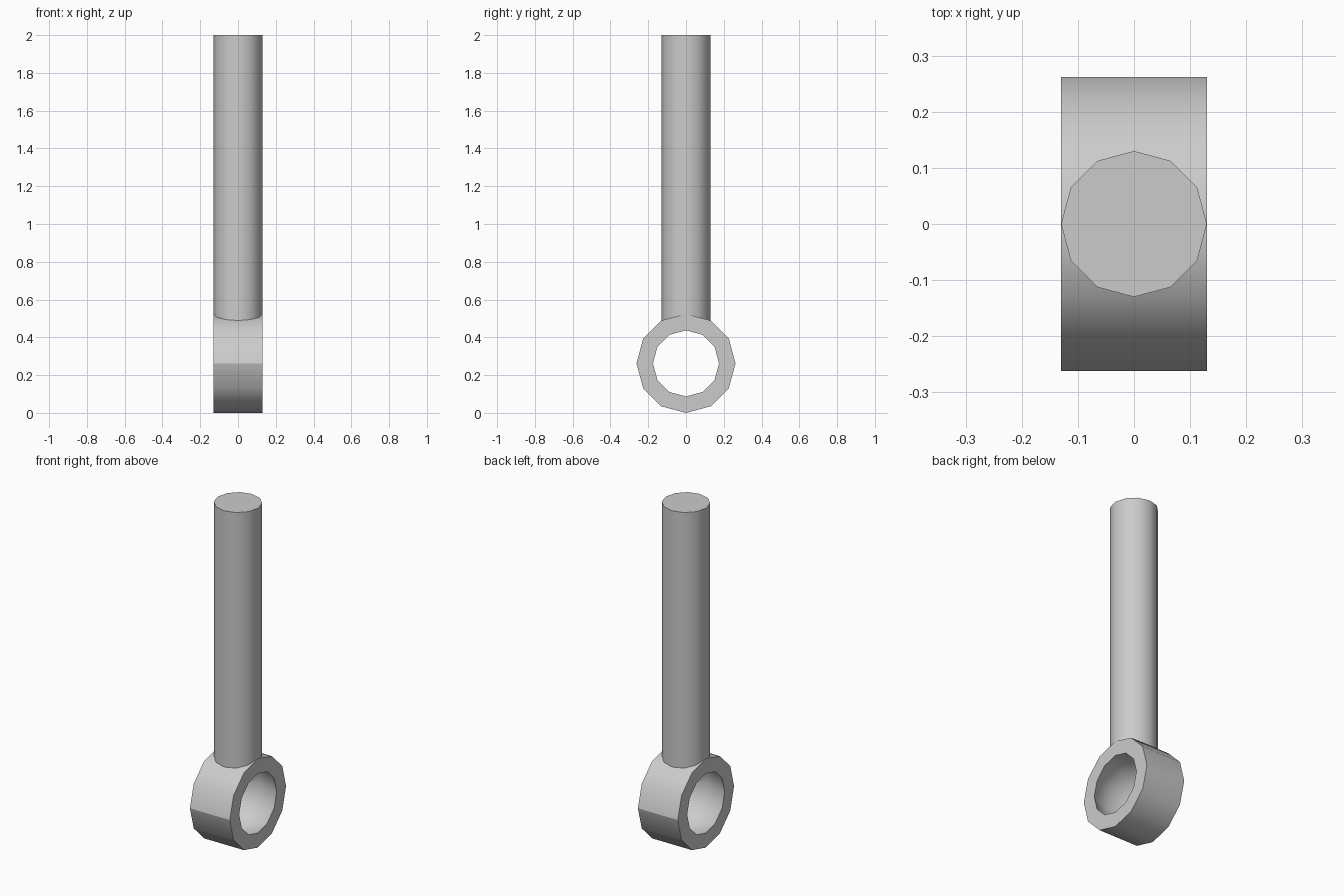
import bpy, bmesh
from math import sin, cos, pi, radians

if "Cube" in bpy.data.objects:
    bpy.data.objects.remove(bpy.data.objects["Cube"])

SIDES = 12
HALF_WIDTH = 0.13
RING_RADIUS = 0.262
SOCKET_RADIUS = 0.218
ROD_BOTTOM = 0.485

steel = bpy.data.materials.new("grey_steel")
steel.use_nodes = True
colour = (0.6, 0.6, 0.6, 1)
steel.diffuse_color = colour
steel.node_tree.nodes["Principled BSDF"].inputs["Base Color"].default_value = colour


def finish(name, bm):
    """Turn a bmesh into a smooth-shaded object with crisp rims."""
    bmesh.ops.recalc_face_normals(bm, faces=bm.faces)
    mesh = bpy.data.meshes.new(name)
    bm.to_mesh(mesh)
    bm.free()
    mesh.materials.append(steel)
    obj = bpy.data.objects.new(name, mesh)
    bpy.context.collection.objects.link(obj)
    bpy.ops.object.select_all(action="DESELECT")
    obj.select_set(True)
    bpy.context.view_layer.objects.active = obj
    bpy.ops.object.shade_smooth_by_angle(angle=radians(35))
    return obj


# Eye ring: flat outside, spherical socket inside, spun around the x axis
def socket_point(angle):
    return SOCKET_RADIUS * sin(angle), SOCKET_RADIUS * cos(angle)


rim = (HALF_WIDTH ** 2, SOCKET_RADIUS ** 2)
rim_radius = (rim[1] - rim[0]) ** 0.5
profile = [(-HALF_WIDTH, RING_RADIUS), (HALF_WIDTH, RING_RADIUS), (HALF_WIDTH, rim_radius)]
profile += [socket_point(pi / 6 * k) for k in (1, 0, -1)]
profile += [(-HALF_WIDTH, rim_radius)]

bm = bmesh.new()
loops = []
for x, r in profile:
    loops.append([bm.verts.new((x, r * cos(2 * pi * i / SIDES),
                                RING_RADIUS + r * sin(2 * pi * i / SIDES)))
                  for i in range(SIDES)])
for a, b in zip(loops, loops[1:] + loops[:1]):
    for i in range(SIDES):
        j = (i + 1) % SIDES
        bm.faces.new((a[i], a[j], b[j], b[i]))
ring = finish("eye_ring", bm)

# Crease along the outer ring at its mid height
for edge in ring.data.edges:
    ends = [ring.data.vertices[v].co for v in edge.vertices]
    if all(abs(abs(p.y) - RING_RADIUS) < 0.001 for p in ends):
        edge.use_edge_sharp = True

# Rod standing on the ring, stopping short of the socket
bm = bmesh.new()
bmesh.ops.create_cone(bm, cap_ends=True, segments=SIDES, radius1=HALF_WIDTH,
                      radius2=HALF_WIDTH, depth=2 - ROD_BOTTOM)
bmesh.ops.translate(bm, verts=bm.verts, vec=(0, 0, (2 + ROD_BOTTOM) / 2))
finish("rod", bm)
